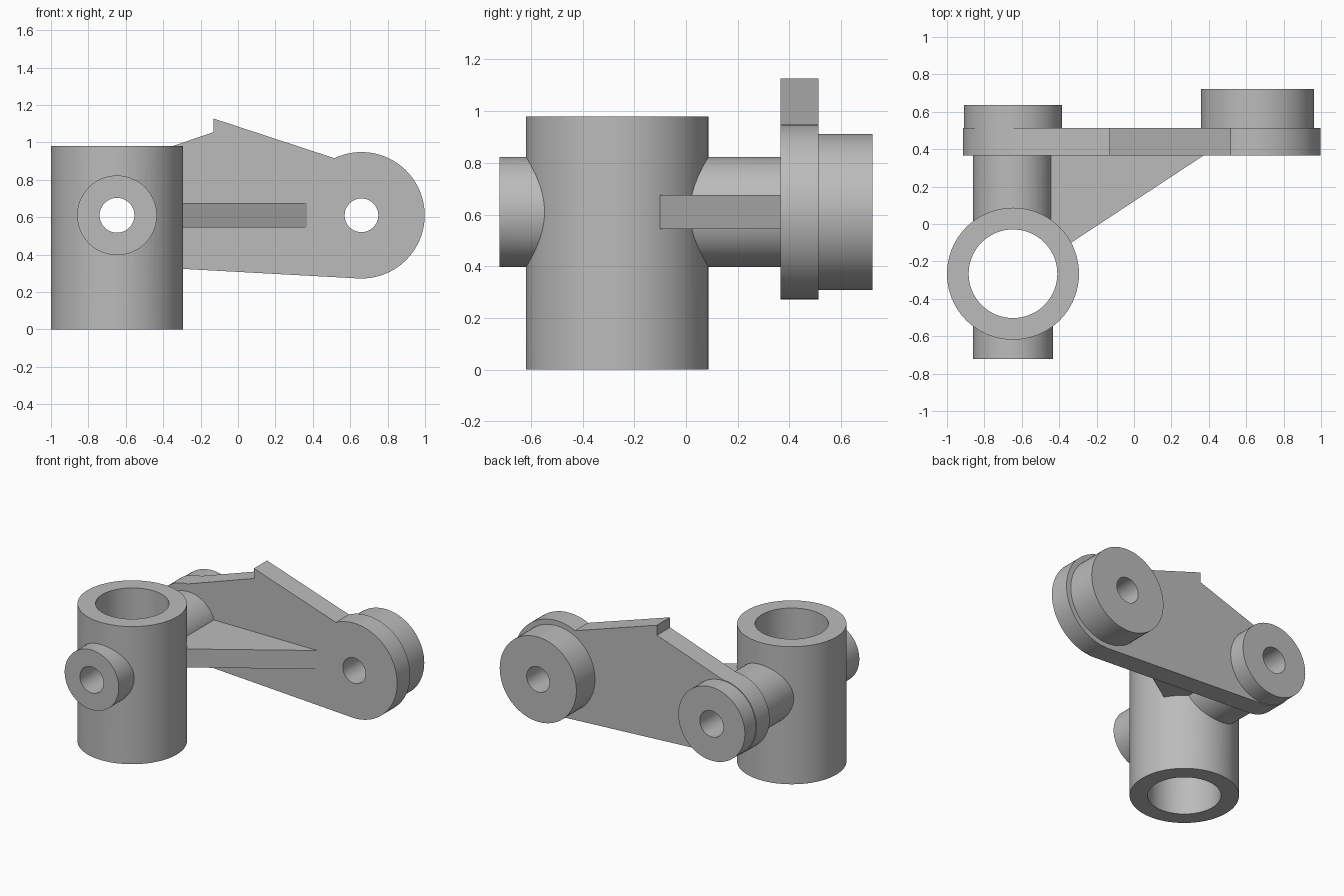
import bpy, bmesh
from math import sin, cos, radians
from mathutils import Vector

cube = bpy.data.objects.get("Cube")
if cube:
    bpy.data.objects.remove(cube, do_unlink=True)

grey = bpy.data.materials.new("plain_grey")
grey.use_nodes = True
GREY = (0.5, 0.5, 0.5, 1)
grey.diffuse_color = GREY
next(n for n in grey.node_tree.nodes
     if n.type == 'BSDF_PRINCIPLED').inputs["Base Color"].default_value = GREY


def arc(cx, cy, r, start=0, end=360, steps=72):
    """Points on an arc; a full circle leaves out the repeated last point."""
    count = steps if end - start == 360 else steps + 1
    angles = [radians(start + (end - start) * i / steps) for i in range(count)]
    return [(cx + r * cos(a), cy + r * sin(a)) for a in angles]


def prism(name, outline, axis, low, high):
    """Extrude an outline along Y (drawn in x, z) or Z (drawn in x, y)."""
    bm = bmesh.new()
    along_y = axis == 'Y'
    verts = [bm.verts.new((u, low, v) if along_y else (u, v, low)) for u, v in outline]
    face = bm.faces.new(verts)
    new = bmesh.ops.extrude_face_region(bm, geom=[face], use_keep_orig=True)["geom"]
    step = Vector((0, high - low, 0) if along_y else (0, 0, high - low))
    bmesh.ops.translate(bm, vec=step, verts=[g for g in new if isinstance(g, bmesh.types.BMVert)])
    bmesh.ops.recalc_face_normals(bm, faces=bm.faces)
    mesh = bpy.data.meshes.new(name)
    bm.to_mesh(mesh)
    bm.free()
    mesh.materials.append(grey)
    obj = bpy.data.objects.new(name, mesh)
    bpy.context.collection.objects.link(obj)
    return obj


def combine(target, other, operation):
    """Apply a boolean and remove the helper."""
    mod = target.modifiers.new(operation, 'BOOLEAN')
    mod.operation = operation
    mod.solver = 'EXACT'
    mod.object = other
    bpy.context.view_layer.objects.active = target
    bpy.ops.object.modifier_apply(modifier=mod.name)
    bpy.data.objects.remove(other, do_unlink=True)


LEFT_X, RIGHT_X, AXIS_Z = -0.647, 0.66, 0.61
SLEEVE_Y = -0.266
PLATE_FRONT, PLATE_BACK = 0.365, 0.512
PLATE_MID = (PLATE_FRONT + PLATE_BACK) / 2

# Arm plate: two round ends, tangent lower edge, stepped upper edge
outline = arc(LEFT_X, AXIS_Z, 0.267, 91, 267, 40)
outline += arc(RIGHT_X, AXIS_Z, 0.338, -93, 115.4, 48)
outline += [(-0.13, 1.127), (-0.13, 1.055)]
bracket = prism("pivot_bracket", outline, 'Y', PLATE_FRONT, PLATE_BACK)

# Cross tube, rear bosses, upright sleeve and triangular rib
parts = [
    prism("cross_tube", arc(LEFT_X, AXIS_Z, 0.213), 'Y', -0.722, PLATE_MID),
    prism("small_boss", arc(LEFT_X, AXIS_Z, 0.262), 'Y', PLATE_MID, 0.636),
    prism("large_boss", arc(RIGHT_X, AXIS_Z, 0.302), 'Y', PLATE_MID, 0.722),
    prism("upright_sleeve", arc(LEFT_X, SLEEVE_Y, 0.353), 'Z', 0, 0.98),
    prism("rib", [(-0.45, -0.175), (0.37, PLATE_FRONT), (0.37, PLATE_MID),
                  (-0.45, PLATE_MID)], 'Z', 0.544, 0.676),
]
for part in parts:
    combine(bracket, part, 'UNION')

# Bores through the sleeve and both pivots
bores = [
    prism("sleeve_bore", arc(LEFT_X, SLEEVE_Y, 0.237), 'Z', -0.1, 1.1),
    prism("left_pivot_bore", arc(LEFT_X, AXIS_Z, 0.093), 'Y', -1, 1),
    prism("right_pivot_bore", arc(RIGHT_X, AXIS_Z, 0.09), 'Y', 0, 1),
]
for bore in bores:
    bore.hide_render = True
    combine(bracket, bore, 'DIFFERENCE')

bpy.ops.object.select_all(action='DESELECT')
bracket.select_set(True)
bpy.context.view_layer.objects.active = bracket
bpy.ops.object.shade_smooth_by_angle(angle=radians(25))
